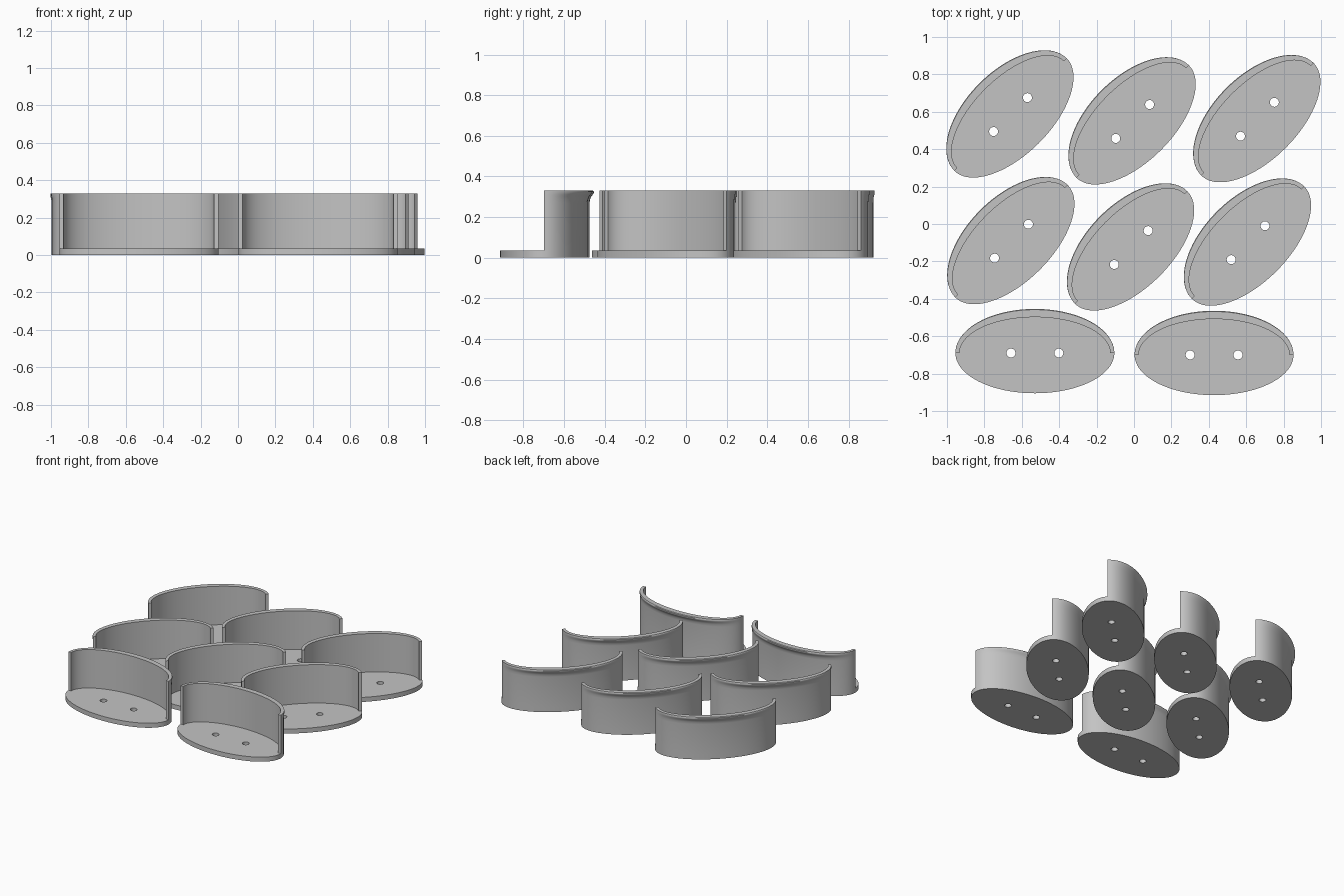
import bpy, bmesh, math

if "Cube" in bpy.data.objects:
    bpy.data.objects.remove(bpy.data.objects["Cube"])

A, B = 0.425, 0.215          # half axes of the oval base
BASE_H = 0.035
HOLE_R, HOLE_X = 0.024, 0.128

gray = bpy.data.materials.new("light_gray")
gray.diffuse_color = (0.55, 0.55, 0.55, 1)
gray.use_nodes = True
gray.node_tree.nodes["Principled BSDF"].inputs["Base Color"].default_value = gray.diffuse_color


def ring(curve, cx, a, b, n):
    s = curve.splines.new('POLY')
    s.points.add(n - 1)
    for i, p in enumerate(s.points):
        t = 2 * math.pi * i / n
        p.co = (cx + a * math.cos(t), b * math.sin(t), 0, 1)
    s.use_cyclic_u = True


def base_mesh():
    # oval plate with two screw holes
    c = bpy.data.curves.new("base_outline", 'CURVE')
    c.dimensions, c.fill_mode, c.extrude = '2D', 'BOTH', BASE_H / 2
    ring(c, 0, A, B, 96)
    for x in (-HOLE_X, HOLE_X):
        ring(c, x, HOLE_R, HOLE_R, 24)
    tmp = bpy.data.objects.new("base_helper", c)
    bpy.context.collection.objects.link(tmp)
    dg = bpy.context.evaluated_depsgraph_get()
    me = bpy.data.meshes.new_from_object(tmp.evaluated_get(dg))
    bpy.data.objects.remove(tmp)
    bm = bmesh.new()
    bm.from_mesh(me)
    bmesh.ops.remove_doubles(bm, verts=bm.verts, dist=1e-5)
    bmesh.ops.translate(bm, verts=bm.verts, vec=(0, 0, BASE_H / 2))
    bmesh.ops.recalc_face_normals(bm, faces=bm.faces)
    bm.to_mesh(me)
    bm.free()
    return me


def wall_mesh():
    # half-oval wall; the lip flares outward toward the back
    profile = [(0, 0, BASE_H), (0, 0, 0.27), (0, 0.003, 0.288), (0, 0.009, 0.302),
               (0, 0.017, 0.311), (0, 0.021, 0.318), (0, 0.021, 0.325),
               (0, 0.017, 0.33), (-0.022, -0.023, 0.33), (-0.022, -0.023, BASE_H)]
    bm = bmesh.new()
    n = 48
    rows = []
    for i in range(n + 1):
        t = math.pi * i / n
        rows.append([bm.verts.new(((A + da) * math.cos(t), (B + db) * math.sin(t), z))
                     for da, db, z in profile])
    k = len(profile)
    for r, s in zip(rows, rows[1:]):
        for j in range(k):
            bm.faces.new((r[j], s[j], s[(j + 1) % k], r[(j + 1) % k]))
    bm.faces.new(rows[0])
    bm.faces.new(rows[-1])
    # the lip collapses to the plain wall at both ends
    bmesh.ops.recalc_face_normals(bm, faces=bm.faces)
    me = bpy.data.meshes.new("wall")
    bm.to_mesh(me)
    bm.free()
    return me


base, wall = base_mesh(), wall_mesh()
for me in (base, wall):
    me.materials.clear()
    me.materials.append(gray)

# tray layout: x, y, rotation in degrees
layout = [(-0.66, 0.585, 45), (-0.007, 0.548, 45), (0.66, 0.56, 45),
          (-0.655, -0.092, 45), (-0.015, -0.126, 45), (0.61, -0.10, 45),
          (-0.53, -0.69, 0), (0.428, -0.70, 0)]
for i, (x, y, deg) in enumerate(layout, 1):
    for name, me in (("tray_base", base), ("tray_wall", wall)):
        ob = bpy.data.objects.new(f"{name}_{i}", me.copy())
        ob.location = (x, y, 0)
        ob.rotation_euler.z = math.radians(deg)
        bpy.context.collection.objects.link(ob)
        ob.select_set(True)
        bpy.context.view_layer.objects.active = ob
bpy.ops.object.shade_smooth_by_angle(angle=math.radians(35))
